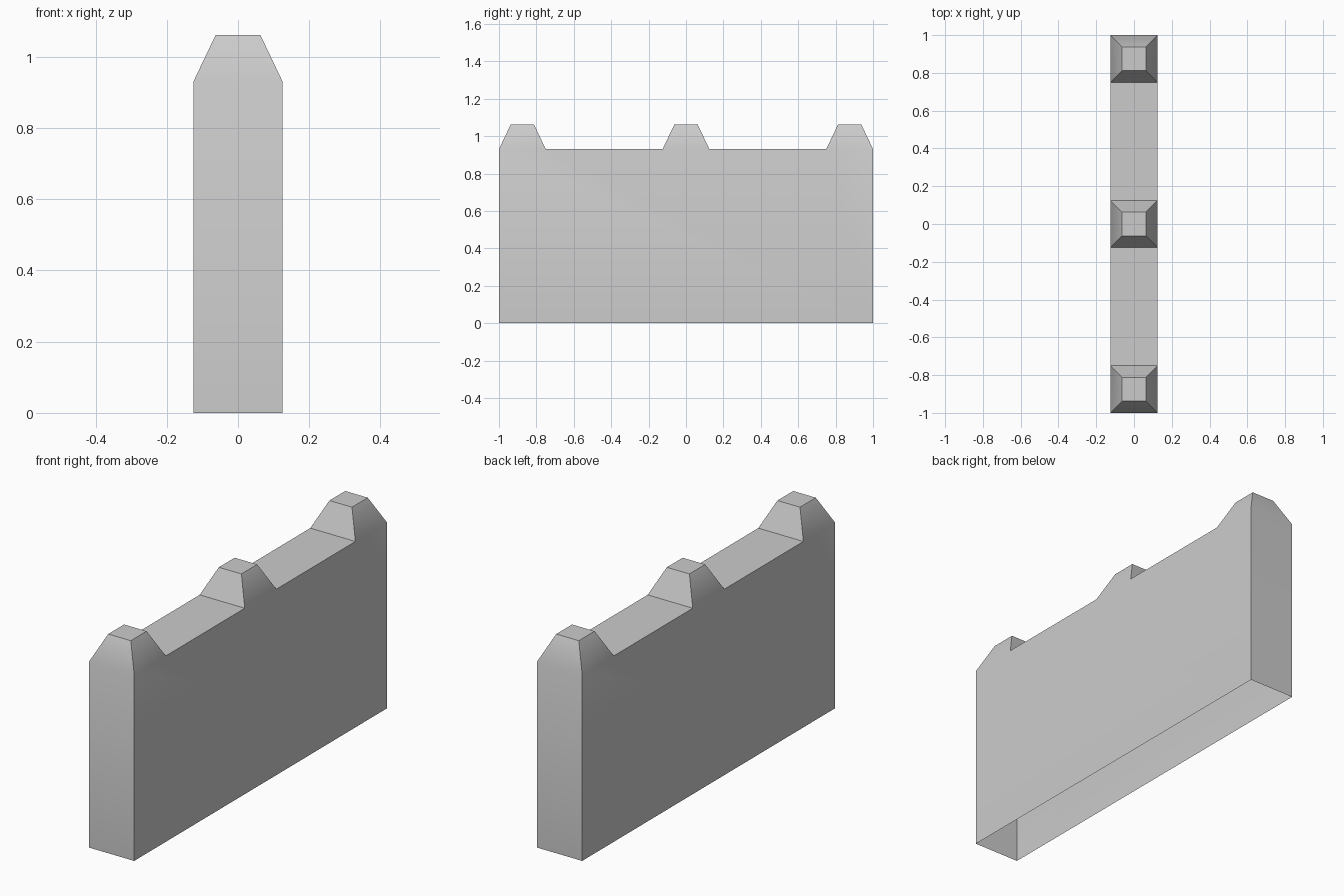
import bpy, bmesh, math

cube = bpy.data.objects.get("Cube")
if cube:
    bpy.data.objects.remove(cube, do_unlink=True)

HALF_W, HALF_L = 0.125, 1.0      # wall half thickness and half length
DECK_Z, CAP_Z = 0.931, 1.062     # walkway height and merlon top
CAP_HALF = 0.0625                # half width of a merlon top

stone = bpy.data.materials.new("stone_grey")
stone.use_nodes = True
grey = (0.6, 0.6, 0.6, 1)
stone.diffuse_color = grey
stone.node_tree.nodes["Principled BSDF"].inputs["Base Color"].default_value = grey

bm = bmesh.new()


def ring(cy, half_x, half_y, z):
    """Counter-clockwise rectangle of vertices at height z."""
    corners = ((-1, -1), (1, -1), (1, 1), (-1, 1))
    return [bm.verts.new((sx * half_x, cy + sy * half_y, z)) for sx, sy in corners]


def bridge(low, high):
    for i in range(4):
        j = (i + 1) % 4
        bm.faces.new((low[i], low[j], high[j], high[i]))


# Merlons: three tapered blocks along the top
bases = []
for cy in (HALF_W - HALF_L, 0, HALF_L - HALF_W):
    base = ring(cy, HALF_W, HALF_W, DECK_Z)
    cap = ring(cy, CAP_HALF, CAP_HALF, CAP_Z)
    bridge(base, cap)
    bm.faces.new(cap)
    bases.append(base)

# Walkway between neighbouring merlons
for a, b in zip(bases, bases[1:]):
    bm.faces.new((a[3], a[2], b[1], b[0]))

# Wall: hollow shell, open underneath
foot = ring(0, HALF_W, HALF_L, 0)
right_edge = [v for b in bases for v in (b[0], b[3])]
left_edge = [v for b in bases for v in (b[1], b[2])]
bm.faces.new((foot[0], foot[1], left_edge[0], right_edge[0]))
bm.faces.new((foot[2], foot[3], right_edge[-1], left_edge[-1]))
bm.faces.new([foot[1], foot[2]] + left_edge[::-1])
bm.faces.new([foot[3], foot[0]] + right_edge)

bm.normal_update()
mesh = bpy.data.meshes.new("battlement_wall")
bm.to_mesh(mesh)
bm.free()
mesh.materials.append(stone)
wall = bpy.data.objects.new("battlement_wall", mesh)
bpy.context.collection.objects.link(wall)

# Soft shading where the wall leans into the merlons, crisp elsewhere
bpy.ops.object.select_all(action='DESELECT')
wall.select_set(True)
bpy.context.view_layer.objects.active = wall
bpy.ops.object.shade_smooth_by_angle(angle=math.radians(30))
